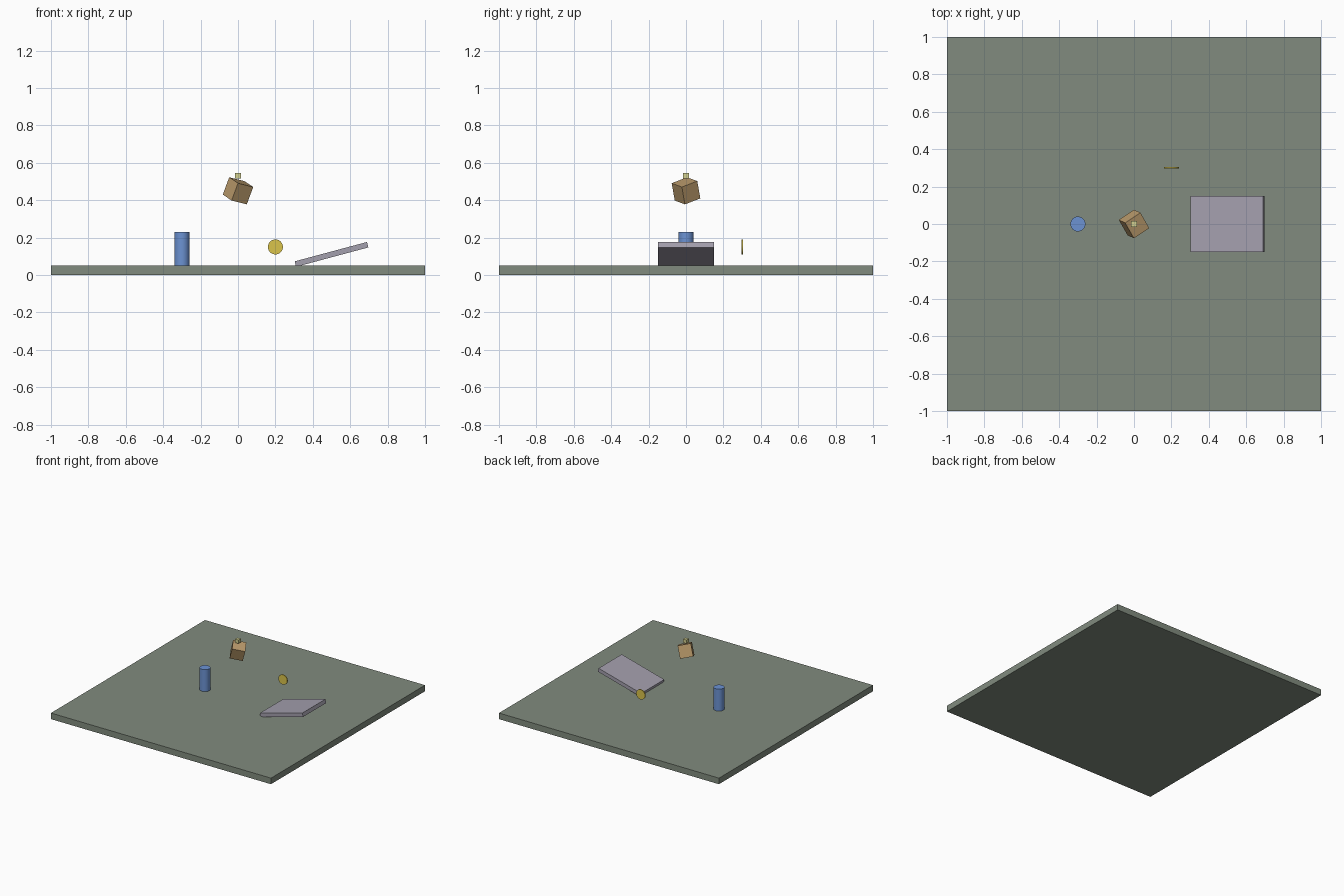
import bpy
from math import radians
from mathutils import Matrix

if "Cube" in bpy.data.objects:
    bpy.data.objects.remove(bpy.data.objects["Cube"])


def material(name, color):
    m = bpy.data.materials.new(name)
    m.diffuse_color = (*color, 1)
    m.use_nodes = True
    m.node_tree.nodes["Principled BSDF"].inputs["Base Color"].default_value = m.diffuse_color
    return m


def rot(x=0, y=0, z=0):
    # intrinsic x-y-z rotation in degrees
    return (Matrix.Rotation(radians(x), 4, 'X') @ Matrix.Rotation(radians(y), 4, 'Y')
            @ Matrix.Rotation(radians(z), 4, 'Z'))


def finish(name, loc, turn, color):
    ob = bpy.context.object
    ob.name = name
    ob.matrix_world = Matrix.Translation(loc) @ turn @ Matrix.Diagonal((*ob.scale, 1))
    ob.data.materials.append(material(name + "_color", color))
    return ob


def box(name, size, loc, color, turn=Matrix()):
    bpy.ops.mesh.primitive_cube_add(size=1)
    bpy.context.object.scale = size
    return finish(name, loc, turn, color)


def cylinder(name, radius, depth, loc, color, turn=Matrix()):
    bpy.ops.mesh.primitive_cylinder_add(vertices=48, radius=radius, depth=depth)
    ob = finish(name, loc, turn, color)
    bpy.ops.object.shade_smooth_by_angle(angle=radians(40))
    return ob


# ground slab
box("floor", (2, 2, 0.05), (0, 0, 0.025), (0.22, 0.26, 0.21))

# sloping board, low edge resting in the floor
box("ramp", (0.4, 0.3, 0.03), (0.5, 0, 0.11), (0.37, 0.35, 0.42), rot(y=-15))

# upright post
cylinder("post", 0.04, 0.18, (-0.3, 0, 0.14), (0.15, 0.29, 0.65))

# floating disc facing the front
cylinder("coin", 0.04, 0.008, (0.2, 0.3, 0.15), (0.7, 0.55, 0.07), rot(x=90))

# tilted crate with a small upright block above it
box("crate", (0.1, 0.1, 0.1), (0, 0, 0.45), (0.5, 0.33, 0.15), rot(10, 20, 30))
box("small_block", (0.03, 0.03, 0.03), (0, 0, 0.53), (0.65, 0.63, 0.28))
